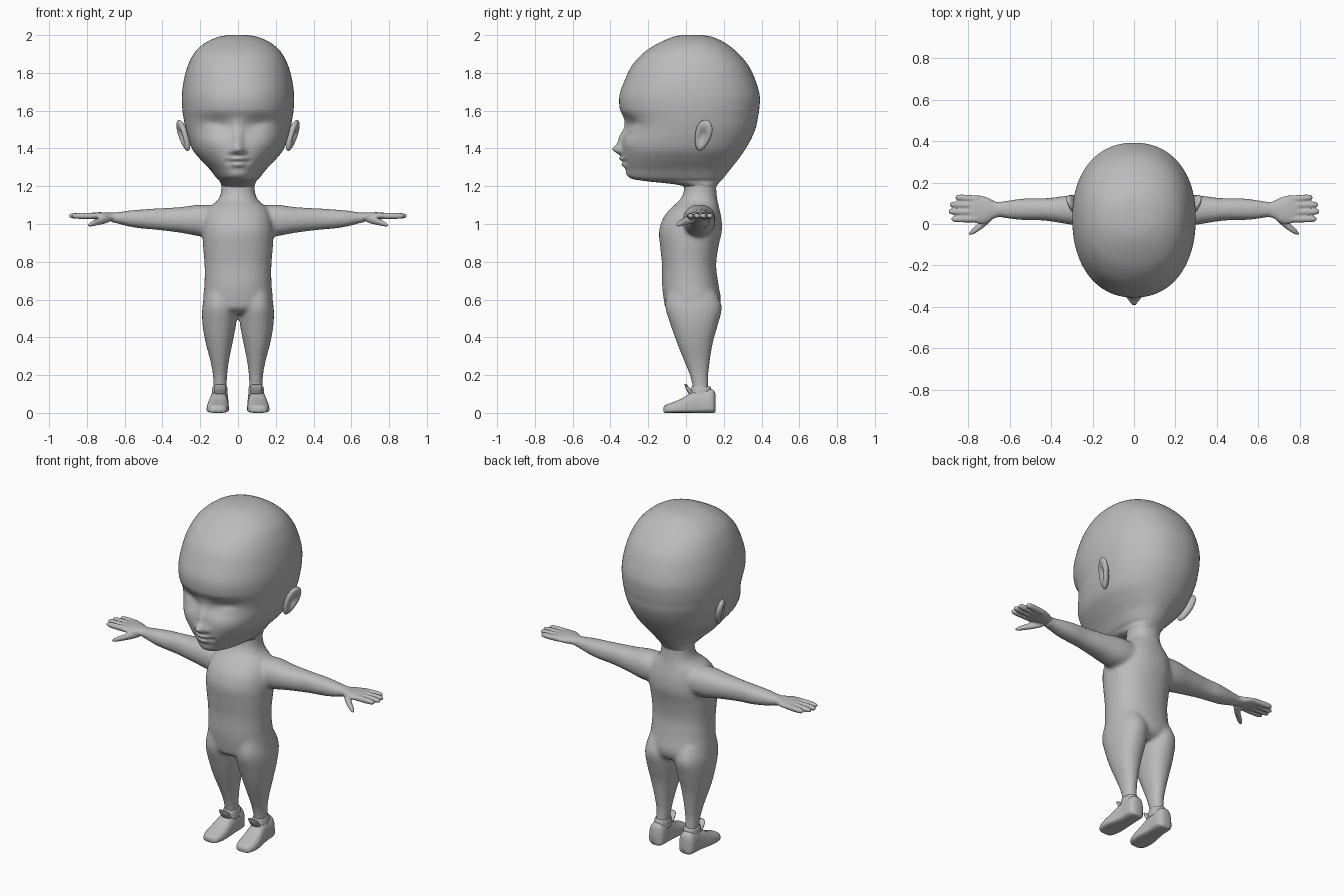
import bpy, bmesh, math
from mathutils import Matrix, Vector

skin = bpy.data.materials.new("plain_grey")
skin.diffuse_color = (0.5, 0.5, 0.5, 1)


def spline(rows, sub):
    """Smoothly interpolate the rows of a section table."""
    out = []
    for i in range(len(rows) - 1):
        p = [rows[max(0, min(len(rows) - 1, i + k))] for k in (-1, 0, 1, 2)]
        for s in range(sub):
            t = s / sub
            out.append([0.5 * (2 * b + (c - a) * t + (2 * a - 5 * b + 4 * c - d) * t * t
                               + (3 * b - a - 3 * c + d) * t ** 3) for a, b, c, d in zip(*p)])
    return out + [list(rows[-1])]


def loft(bm, rows, axis, side=1, n=32, sub=4, e=2.2):
    """Rows: position on axis, centre u, half width u, v low, v high, v of widest point."""
    place = {"z": lambda t, u, v: (u, v, t),
             "x": lambda t, u, v: (t, u, v),
             "y": lambda t, u, v: (u, t, v)}[axis]
    rings = []
    for t, uc, uh, v0, v1, vc in spline(rows, sub):
        ring = []
        for k in range(n):
            a = 2 * math.pi * (k + 0.5) / n
            c, s = math.cos(a), math.sin(a)
            u = uc + uh * math.copysign(abs(c) ** (2 / e), c)
            v = vc + (v1 - vc if s > 0 else vc - v0) * math.copysign(abs(s) ** (2 / e), s)
            x, y, z = place(t, u, v)
            ring.append(bm.verts.new((x * side, y, z)))
        rings.append(ring)
    for r, q in zip(rings, rings[1:]):
        for k in range(n):
            bm.faces.new((r[k], r[(k + 1) % n], q[(k + 1) % n], q[k]))
    bm.faces.new(rings[0])
    bm.faces.new(rings[-1])


def finish(name, bm, voxel=0, smooth=0):
    bmesh.ops.recalc_face_normals(bm, faces=bm.faces)
    me = bpy.data.meshes.new(name)
    bm.to_mesh(me)
    bm.free()
    me.materials.append(skin)
    for p in me.polygons:
        p.use_smooth = True
    ob = bpy.data.objects.new(name, me)
    bpy.context.collection.objects.link(ob)
    if voxel:
        m = ob.modifiers.new("fuse", "REMESH")
        m.mode, m.voxel_size, m.use_smooth_shade = "VOXEL", voxel, True
        m = ob.modifiers.new("soften", "SMOOTH")
        m.factor, m.iterations = 0.5, smooth
    return ob


def mid(rows):
    """Put the widest point in the middle of each section."""
    return [(*r, (r[3] + r[4]) / 2) for r in rows]


# Head: z, centre, half width, front, back, widest
head = [(1.17, 0, .075, .01, .15, .08), (1.205, 0, .088, -.03, .165, .08),
        (1.228, 0, .098, -.22, .185, .04), (1.245, 0, .115, -.295, .2, .02),
        (1.29, 0, .15, -.318, .235, .0), (1.34, 0, .198, -.333, .275, .0),
        (1.39, 0, .238, -.338, .31, .01), (1.45, 0, .262, -.335, .345, .02),
        (1.51, 0, .278, -.325, .37, .03), (1.56, 0, .288, -.33, .38, .03),
        (1.61, 0, .295, -.35, .388, .03), (1.68, 0, .297, -.352, .39, .03),
        (1.76, 0, .287, -.325, .368, .03), (1.84, 0, .265, -.285, .33, .03),
        (1.91, 0, .228, -.22, .27, .03), (1.96, 0, .172, -.14, .205, .03),
        (1.99, 0, .105, -.07, .14, .03), (2.0, 0, .05, -.02, .085, .03)]
# Face relief: x, z, x spread, z spread, outward amount
relief = [(0, 1.395, .026, .026, .045), (0, 1.45, .022, .06, .026),
          (.03, 1.385, .016, .016, .014), (.115, 1.515, .075, .045, -.036),
          (.13, 1.505, .055, .03, .02), (.14, 1.425, .07, .05, .008),
          (0, 1.345, .04, .011, .02), (0, 1.313, .032, .012, .016),
          (.052, 1.33, .016, .014, -.007), (0, 1.265, .045, .025, .006)]
bm = bmesh.new()
loft(bm, head, "z", n=128, sub=8, e=2.2)
for v in bm.verts:
    if v.co.y < -.1:
        v.co.y -= sum(h * math.exp(-((abs(v.co.x) - x) / sx) ** 2 - ((v.co.z - z) / sz) ** 2)
                      for x, z, sx, sz, h in relief)
finish("head", bm)

# Ears: dished, tilted ovals
bm = bmesh.new()
for side in (-1, 1):
    verts = bmesh.ops.create_uvsphere(bm, u_segments=32, v_segments=20, radius=1)["verts"]
    turn = (Matrix.Rotation(-.35, 3, "Z") @ Matrix.Rotation(.22, 3, "Y")
            @ Matrix.Rotation(-.35, 3, "X"))
    for v in verts:
        o, b, h = v.co.z, v.co.x, v.co.y
        x = .026 * o
        if o > 0:
            x -= .026 * math.exp(-(b * b + h * h) / .3)
        p = turn @ Vector((x, b * (.044 + .01 * h), h * .088)) + Vector((.29, .09, 1.468))
        v.co = (p.x * side, p.y, p.z)
finish("ears", bm)

# Body: torso with neck, legs and arms fused into one skin
torso = [(.525, 0, .1, -.06, .13), (.55, 0, .165, -.105, .17), (.6, 0, .184, -.118, .185),
         (.68, 0, .178, -.127, .172), (.78, 0, .177, -.127, .16), (.88, 0, .185, -.137, .172),
         (.96, 0, .188, -.143, .19), (1.03, 0, .18, -.122, .188), (1.085, 0, .155, -.08, .176),
         (1.125, 0, .108, -.035, .167), (1.17, 0, .09, -.012, .161), (1.24, 0, .088, -.01, .16)]
leg = [(.64, .093, .08, -.1, .16), (.56, .098, .091, -.11, .19), (.47, .099, .089, -.083, .17),
       (.37, .1, .071, -.048, .142), (.27, .097, .048, -.008, .126), (.2, .095, .038, .02, .118),
       (.13, .095, .034, .036, .12), (.05, .095, .034, .036, .12)]
arm = [(.08, .075, .08, .95, 1.09), (.19, .07, .085, .935, 1.103), (.3, .068, .072, .953, 1.09),
       (.42, .07, .055, .968, 1.083), (.5, .072, .053, .975, 1.078), (.57, .07, .049, .985, 1.072),
       (.63, .07, .04, 1.0, 1.064), (.68, .07, .037, 1.012, 1.06)]
bm = bmesh.new()
loft(bm, mid(torso), "z")
for side in (-1, 1):
    loft(bm, mid(leg), "z", side)
    loft(bm, mid(arm), "x", side)
finish("body", bm, .01, 8)

# Hands: palm, four fingers and a thumb
palm = [(.63, .07, .034, 1.008, 1.06), (.67, .069, .04, 1.014, 1.06), (.71, .067, .062, 1.018, 1.062),
        (.75, .07, .068, 1.024, 1.062), (.785, .073, .062, 1.028, 1.058), (.8, .073, .05, 1.034, 1.054)]
# Fingers: base y, tip y, tip x
fingers = [(.121, .128, .86), (.089, .094, .888), (.057, .06, .894), (.024, .024, .88)]
bm = bmesh.new()
for side in (-1, 1):
    loft(bm, mid(palm), "x", side)
    for y0, y1, tip in fingers:
        rows = []
        for f, r in ((0, .016), (.4, .0165), (.75, .0155), (.94, .012), (1, .005)):
            rows.append((.75 + (tip - .75) * f, y0 + (y1 - y0) * f, r, 1.043 - r, 1.043 + r))
        loft(bm, mid(rows), "x", side, 16, 3, 2)
    thumb = [(.68, .045, .02, 1.01, 1.05), (.71, .018, .023, 1.0, 1.043), (.745, -.012, .02, .993, 1.028),
             (.775, -.034, .016, .987, 1.014), (.795, -.047, .006, .986, .998)]
    loft(bm, mid(thumb), "x", side, 16, 3, 2)
finish("hands", bm, .005, 4)

# Shoes: rounded loft from toe to heel, flattened on the ground
shoe = [(-.12, .108, .022, .006, .028, .014), (-.108, .108, .044, 0, .042, .014),
        (-.07, .108, .057, 0, .056, .016), (-.02, .106, .058, 0, .078, .018),
        (.025, .103, .053, 0, .106, .02), (.07, .1, .049, 0, .122, .025),
        (.12, .099, .049, 0, .128, .03), (.145, .099, .042, 0, .122, .03),
        (.156, .099, .025, .006, .1, .03)]
collar = [(.09, .097, .043, .02, .138), (.125, .096, .041, .026, .134), (.14, .096, .038, .03, .13)]
tongue = [(.1, .096, .03, .015, .045), (.125, .096, .032, .0, .026),
          (.143, .096, .03, -.006, .01), (.152, .096, .022, -.008, .002)]
bm = bmesh.new()
for side in (-1, 1):
    loft(bm, shoe, "y", side, e=2.8)
    loft(bm, mid(collar), "z", side)
    loft(bm, mid(tongue), "z", side)
finish("shoes", bm)
